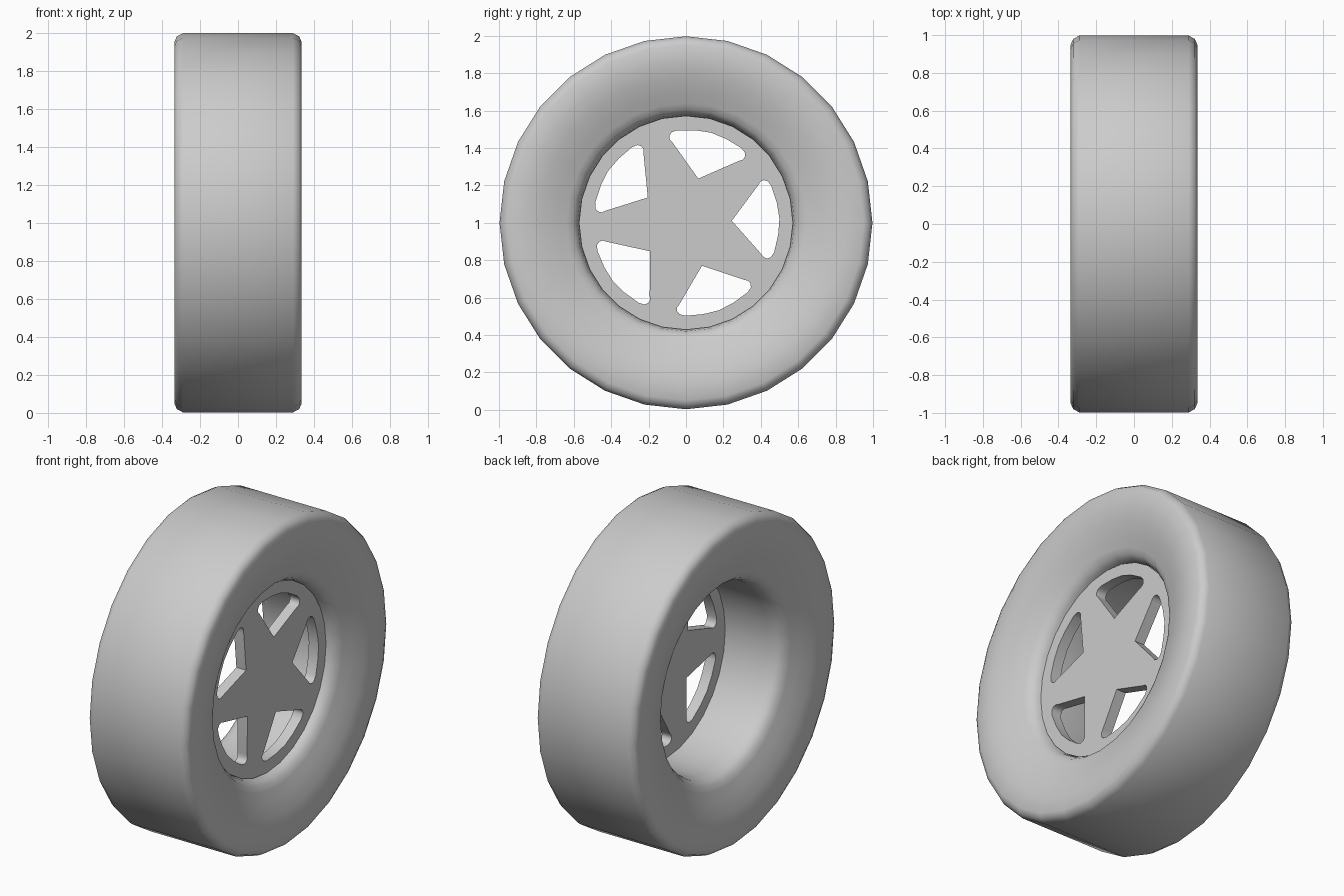
import bpy, bmesh, math
from mathutils import Matrix

if "Cube" in bpy.data.objects:
    bpy.data.objects.remove(bpy.data.objects["Cube"])

SEG = 28
AXIS_Z = 1.0

# Tyre: half profile (x, radius) mirrored into a closed loop and lathed about x
half = [(0.0, 0.997), (0.29, 0.997), (0.322, 0.98), (0.335, 0.95), (0.334, 0.86),
        (0.32, 0.78), (0.285, 0.69), (0.265, 0.64), (0.25, 0.605), (0.215, 0.58),
        (0.16, 0.57), (0.0, 0.57)]
profile = half + [(-x, r) for x, r in reversed(half[1:-1])]

bm = bmesh.new()
rings = []
for i in range(SEG):
    a = math.tau * i / SEG
    rings.append([bm.verts.new((x, r * math.cos(a), r * math.sin(a))) for x, r in profile])
n = len(profile)
for i in range(SEG):
    p, q = rings[i], rings[(i + 1) % SEG]
    for j in range(n):
        k = (j + 1) % n
        bm.faces.new((p[j], q[j], q[k], p[k]))
bmesh.ops.recalc_face_normals(bm, faces=bm.faces)
mesh = bpy.data.meshes.new("tyre")
bm.to_mesh(mesh)
bm.free()
tyre = bpy.data.objects.new("tyre", mesh)
tyre.location.z = AXIS_Z
bpy.context.collection.objects.link(tyre)

# Rim disc: filled 2D curve with five rounded triangular windows
curve = bpy.data.curves.new("rim_disc", "CURVE")
curve.dimensions = "2D"
curve.fill_mode = "BOTH"
curve.extrude = 0.033


def add_loop(polar):
    s = curve.splines.new("POLY")
    s.points.add(len(polar) - 1)
    for pt, (r, deg) in zip(s.points, polar):
        a = math.radians(deg)
        pt.co = (r * math.cos(a), r * math.sin(a), 0, 1)
    s.use_cyclic_u = True


add_loop([(0.572, 360 * i / SEG) for i in range(SEG)])
side = [(0.435, 25), (0.455, 26.5), (0.475, 26.2), (0.49, 24.5), (0.497, 21), (0.497, 10)]
window = [(0.245, 0)] + side + [(0.5, 0)] + [(r, -d) for r, d in reversed(side)]
for k in range(5):
    add_loop([(r, d + 2.5 + 72 * k) for r, d in window])

disc = bpy.data.objects.new("rim_disc", curve)
disc.location = (0.165, 0, AXIS_Z)
disc.rotation_euler = (math.pi / 2, 0, math.pi / 2)
bpy.context.collection.objects.link(disc)

# Convert the disc to mesh and shade both parts
bpy.ops.object.select_all(action="DESELECT")
disc.select_set(True)
bpy.context.view_layer.objects.active = disc
bpy.ops.object.convert(target="MESH")
tyre.select_set(True)
bpy.context.view_layer.objects.active = tyre
bpy.ops.object.shade_smooth_by_angle(angle=math.radians(50))
